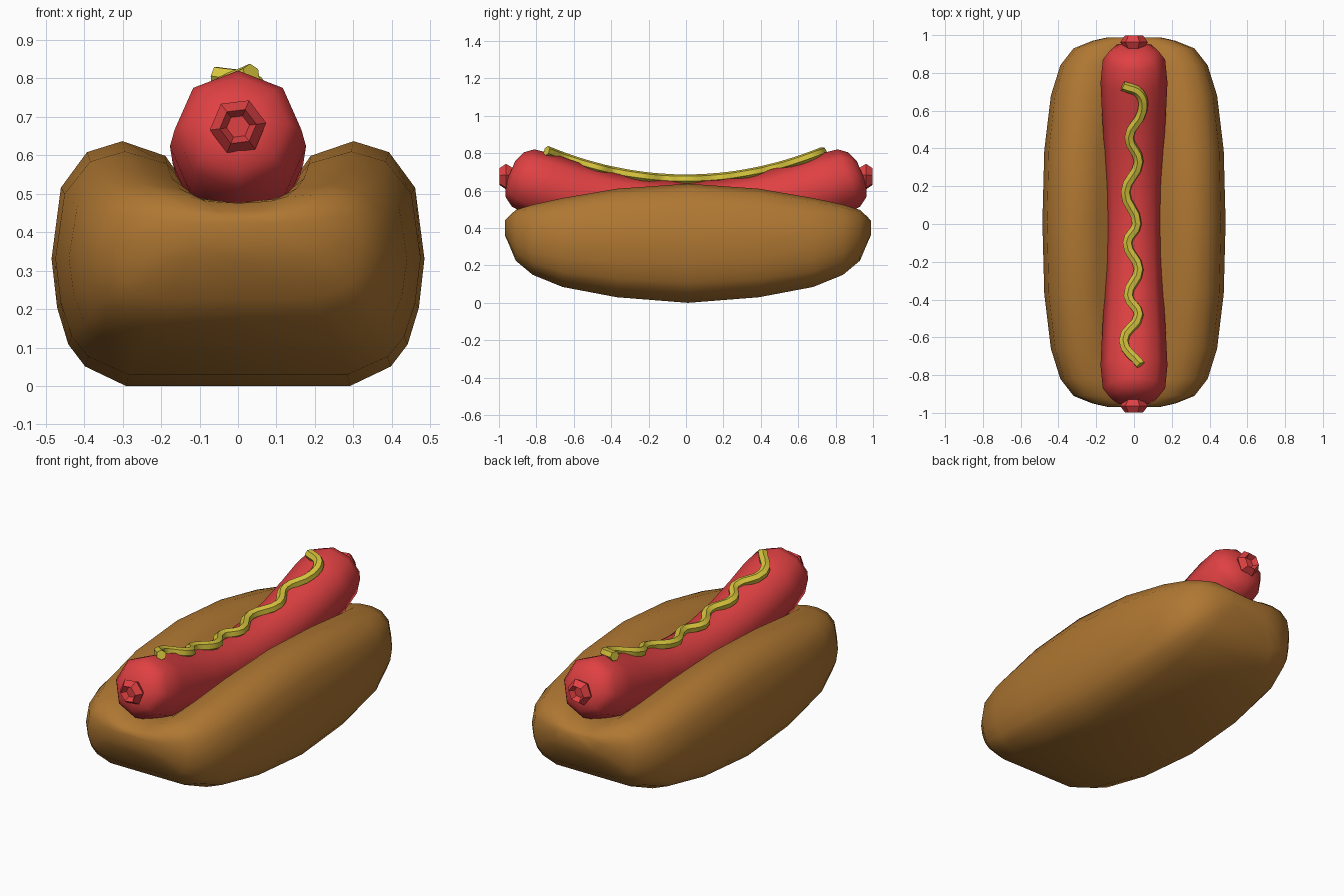
import bpy, math

if "Cube" in bpy.data.objects:
    bpy.data.objects.remove(bpy.data.objects["Cube"])


def material(name, rgb):
    m = bpy.data.materials.new(name)
    m.diffuse_color = (*rgb, 1)
    m.use_nodes = True
    m.node_tree.nodes["Principled BSDF"].inputs["Base Color"].default_value = m.diffuse_color
    return m


BUN = material("toasted brown", (0.43, 0.185, 0.032))
RED = material("sausage red", (0.74, 0.052, 0.055))
YELLOW = material("mustard yellow", (0.66, 0.54, 0.045))


def smooth(ob, angle):
    bpy.ops.object.select_all(action='DESELECT')
    ob.select_set(True)
    bpy.context.view_layer.objects.active = ob
    bpy.ops.object.shade_smooth_by_angle(angle=math.radians(angle))


def loft(name, rings, mat, angle):
    """Skin closed rings of equal size and cap both ends."""
    n = len(rings[0])
    verts = [p for r in rings for p in r]
    faces = [(i * n + j, i * n + (j + 1) % n, (i + 1) * n + (j + 1) % n, (i + 1) * n + j)
             for i in range(len(rings) - 1) for j in range(n)]
    faces += [tuple(reversed(range(n))), tuple(range(len(verts) - n, len(verts)))]
    me = bpy.data.meshes.new(name)
    me.from_pydata(verts, [], faces)
    me.materials.append(mat)
    ob = bpy.data.objects.new(name, me)
    bpy.context.collection.objects.link(ob)
    # consistent outward normals
    bpy.ops.object.select_all(action='DESELECT')
    ob.select_set(True)
    bpy.context.view_layer.objects.active = ob
    bpy.ops.object.mode_set(mode='EDIT')
    bpy.ops.mesh.select_all(action='SELECT')
    bpy.ops.mesh.normals_make_consistent(inside=False)
    bpy.ops.object.mode_set(mode='OBJECT')
    smooth(ob, angle)
    return ob


def both_ways(half):
    """Mirror stations given for positive distance to the negative side."""
    return [(-s[0], *s[1:]) for s in reversed(half) if s[0] > 0] + list(half)


# Bun: half cross-section (fraction of half width, fraction of height)
section = [(0, 0), (.6, 0), (.82, .08), (.91, .17), (.97, .32), (1, .52),
           (.95, .81), (.81, .955), (.62, 1)]
groove = [(.39, .94), (.26, .80), (0, .74)]
# distance, half width, bottom, top, groove strength
stations = both_ways([(0, .485, 0, .637, 1), (.38, .475, .03, .61, .9),
                      (.67, .44, .085, .56, .7), (.83, .39, .15, .525, .5),
                      (.92, .32, .225, .497, .3), (.96, .22, .32, .46, .2),
                      (.978, .14, .36, .44, .1)])
rings = []
for y, w, zb, zt, g in stations:
    half = section + [(u, 1 - (1 - v) * g) for u, v in groove]
    full = half + [(-u, v) for u, v in reversed(half[1:-1])]
    rings.append([(u * w, y + .01, zb + v * (zt - zb)) for u, v in full])
loft("bun", rings, BUN, 60)

# Sausage: octagonal rings set square to an upward-curving centre line
rings = []
for y, r in both_ways([(0, .147), (.2, .15), (.4, .158), (.6, .17), (.75, .177),
                       (.87, .165), (.915, .13), (.94, .07)]):
    slope = .44 * y
    k = math.hypot(1, slope)
    zc = .5 + .22 * y * y
    rings.append([(r * math.sin(a), y - r * math.cos(a) * slope / k, zc + r * math.cos(a) / k)
                  for a in (i * math.tau / 8 for i in range(8))])
loft("sausage", rings, RED, 60)

# Pinched casing ends: flared knot with a hollow tip
for name, s in (("front_knot", -1), ("back_knot", 1)):
    rings = [[(r * math.sin(a), s * y, .675 + r * math.cos(a))
              for a in (.4 + i * math.tau / 6 for i in range(6))]
             for y, r in ((.91, .04), (.963, .074), (.998, .048), (.968, .03))]
    loft(name, rings, RED, 30)

# Mustard: wavy squeezed line following the sausage top
path = [(-.06, .73), (.03, .69), (.045, .6), (-.025, .46), (.025, .33), (-.045, .17),
        (.015, 0), (-.035, -.1), (.025, -.24), (-.03, -.38), (.025, -.48),
        (-.055, -.62), (.035, -.745)]
cu = bpy.data.curves.new("mustard", 'CURVE')
cu.dimensions = '3D'
cu.resolution_u = 4
cu.bevel_depth = .027
cu.bevel_resolution = 1
cu.use_fill_caps = True
sp = cu.splines.new('BEZIER')
sp.bezier_points.add(len(path) - 1)
for bp, (x, y) in zip(sp.bezier_points, path):
    bp.co = (x, y, .66 + .275 * y * y)
    bp.handle_left_type = bp.handle_right_type = 'AUTO'
cu.materials.append(YELLOW)
mustard = bpy.data.objects.new("mustard", cu)
bpy.context.collection.objects.link(mustard)
bpy.ops.object.select_all(action='DESELECT')
mustard.select_set(True)
bpy.context.view_layer.objects.active = mustard
bpy.ops.object.convert(target='MESH')
smooth(bpy.context.object, 35)
